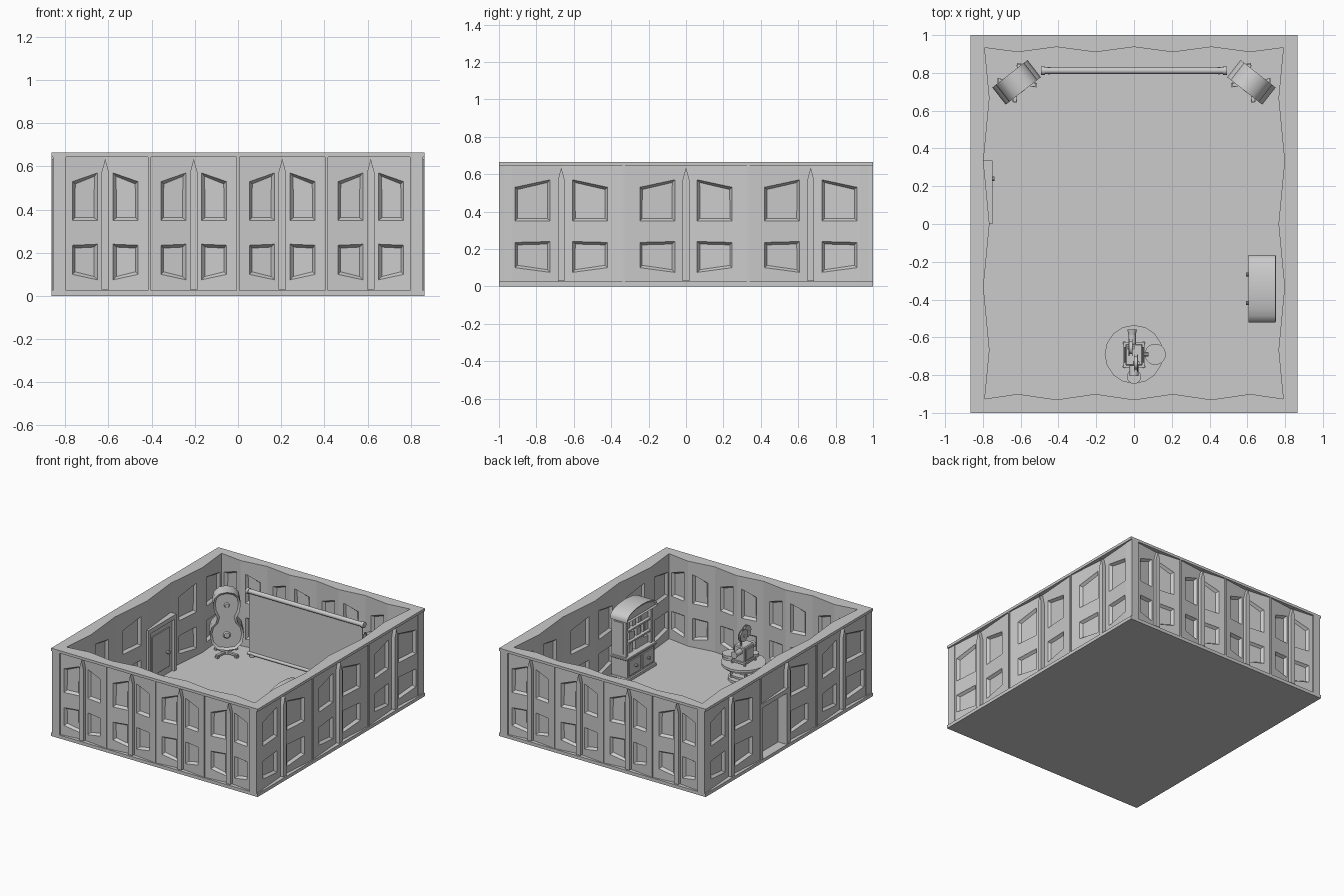
import bpy, bmesh, math, random
from mathutils import Matrix, Vector

if "Cube" in bpy.data.objects:
    bpy.data.objects.remove(bpy.data.objects["Cube"])

random.seed(4)
rad = math.radians
T, RZ = Matrix.Translation, lambda a: Matrix.Rotation(rad(a), 4, 'Z')


def finish(name, bm, mat=Matrix(), smooth=False):
    bmesh.ops.recalc_face_normals(bm, faces=bm.faces)
    bm.transform(mat)
    me = bpy.data.meshes.new(name)
    bm.to_mesh(me)
    bm.free()
    ob = bpy.data.objects.new(name, me)
    bpy.context.collection.objects.link(ob)
    if smooth:
        bpy.context.view_layer.objects.active = ob
        ob.select_set(True)
        bpy.ops.object.shade_smooth_by_angle(angle=rad(35))
        ob.select_set(False)
    return ob


def box(name, x, y, z, mat=Matrix(), bevel=0):
    """Box from (min, max) pairs."""
    bm = bmesh.new()
    bmesh.ops.create_cube(bm, size=1)
    for v in bm.verts:
        v.co = [(a[0] + a[1]) / 2 + c * (a[1] - a[0]) for a, c in zip((x, y, z), v.co)]
    if bevel:
        bmesh.ops.bevel(bm, geom=bm.edges[:], offset=bevel, segments=1, affect='EDGES')
    return finish(name, bm, mat)


def cyl(name, loc, r, h, axis='Z', n=16, r2=None, mat=Matrix()):
    bm = bmesh.new()
    bmesh.ops.create_cone(bm, cap_ends=True, segments=n, radius1=r, radius2=r if r2 is None else r2, depth=h)
    rot = {'Z': Matrix(), 'X': Matrix.Rotation(rad(90), 4, 'Y'), 'Y': Matrix.Rotation(rad(-90), 4, 'X')}[axis]
    return finish(name, bm, mat @ T(loc) @ rot, True)


def prism(name, pts, d0, d1, mat=Matrix(), inset=0, sink=0):
    """Outline in x-z extruded along y; the -y face can be inset and sunk."""
    bm = bmesh.new()
    front = bm.faces.new([bm.verts.new((p[0], d0, p[1])) for p in pts])
    back = bm.faces.new([bm.verts.new((p[0], d1, p[1])) for p in pts])
    bmesh.ops.bridge_loops(bm, edges=bm.edges[:])
    bmesh.ops.recalc_face_normals(bm, faces=bm.faces)
    if inset:
        bmesh.ops.inset_individual(bm, faces=[front], thickness=inset, depth=-sink)
    return finish(name, bm, mat, True)


# ---- folded wall panels with sunken windows on both sides
COLS = (0, .18, .74, 1)
Z_RIB = (.02, .075, .24, .35, .57, .65)
Z_SEAM = (.02, .10, .235, .35, .53, .65)


def panel(name, rib, seam, D, inner, mat, door=False):
    bm = bmesh.new()
    skins = []
    for d_rib, d_seam in ((D - .033, D - .008), inner):
        g = []
        for c in COLS:
            zs = Z_RIB if c < .5 else Z_SEAM
            g.append([bm.verts.new((rib + (seam - rib) * c, -(d_rib + (d_seam - d_rib) * c), z)) for z in zs])
        skins.append(g)
    windows = []
    for g in skins:
        if door:
            for col in g:
                for i, v in enumerate(col):
                    v.co.z = .44 + i * .042
        for i in range(3):
            for j in range(5):
                f = bm.faces.new((g[i][j], g[i + 1][j], g[i + 1][j + 1], g[i][j + 1]))
                if i == 1 and j in (1, 3) and not door:
                    windows.append(f)
    bmesh.ops.bridge_loops(bm, edges=[e for e in bm.edges if e.is_boundary])
    bmesh.ops.recalc_face_normals(bm, faces=bm.faces)
    if windows:
        bmesh.ops.inset_individual(bm, faces=windows, thickness=.007, depth=-.008)
        bmesh.ops.inset_individual(bm, faces=windows, thickness=.012, depth=-.012)
    finish(name, bm, mat)
    # matching piece of the top and bottom rims
    (ri, si), u0, u1 = inner, rib, seam
    for tag, z0, z1 in (("top_rim", .645, .665), ("bottom_rim", 0, .025)):
        bm = bmesh.new()
        f = bm.faces.new([bm.verts.new((u, -d, z0)) for u, d in ((u0, D), (u1, D), (u1, si), (u0, ri))])
        r = bmesh.ops.extrude_face_region(bm, geom=[f])
        for v in r['geom']:
            if isinstance(v, bmesh.types.BMVert):
                v.co.z = z1
        finish(tag, bm, mat)


WALLS = [("front", 0, 1, .41, 4, (.90, .93)), ("right", 90, .865, .6667, 3, (.765, .797)),
         ("back", 180, 1, .41, 4, (.91, .937)), ("left", 270, .865, .6667, 3, (.765, .797))]
for side, ang, D, w, n, inner in WALLS:
    m = RZ(ang)
    end = n * w / 2
    for k in range(n):
        r = -end + (k + .5) * w
        for s in (-1, 1):
            is_door = side == "left" and k == 1 and s == -1
            panel(side + "_wall_panel", r, r + s * w / 2, D, inner, m, is_door)
        # tapered fin in the fold
        prism(side + "_wall_rib", [(r - .018, .03), (r + .018, .03), (r + .018, .57), (r, .635), (r - .018, .57)],
              -D + .004, -D + .04, m)
    for k in range(1, n):
        u = -end + k * w
        box(side + "_wall_seam", (u - .006, u + .006), (-D + .002, -D + .02), (.025, .645), m)
for sx in (-1, 1):
    for sy in (-1, 1):
        box("corner_post", sorted((sx * .797, sx * .855)), sorted((sy * .93, sy * .99)), (.01, .655))
        for z in ((.645, .665), (0, .025)):
            box("corner_rim", sorted((sx * .797, sx * .865)), sorted((sy * .93, sy)), z)
box("floor", (-.86, .86), (-.995, .995), (0, .021))

# ---- door in the left wall
box("door_leaf", (-.79, -.768), (.02, .315), (.02, .415))
box("door_panel", (-.77, -.762), (.06, .275), (.07, .37), bevel=.003)
for y in ((0, .025), (.31, .335)):
    box("door_jamb", (-.862, -.75), y, (.02, .44))
box("door_lintel", (-.862, -.75), (0, .335), (.412, .445))
cyl("door_knob", (-.75, .24, .19), .012, .025, 'X', 10)

# ---- projection screen
box("screen_sheet", (-.475, .475), (.812, .818), (.04, .51))
cyl("screen_roller", (0, .812, .51), .017, .98, 'X')
cyl("screen_bottom_bar", (0, .812, .04), .012, .97, 'X')
for s in (-1, 1):
    cyl("roller_end", (s * .482, .812, .51), .022, .02, 'X')
    cyl("screen_foot", (s * .45, .812, .03), .02, .02)

# ---- figure-eight loudspeakers in the back corners
half = [(0, .51), (.05, .50), (.085, .465), (.095, .42), (.088, .365), (.066, .315), (.075, .28),
        (.105, .245), (.118, .19), (.105, .125), (.065, .08), (0, .07)]
outline = half + [(-x, z) for x, z in half[-2:0:-1]]
for s in (-1, 1):
    m = T((s * .62, .748, 0)) @ RZ(-s * 38)
    prism("speaker_body", outline, -.055, .06, m, .016, .014)
    for z, r in ((.185, .075), (.41, .055)):
        cyl("speaker_cone", (0, -.042, z), r, .012, 'Y', 20, r * .8, m)
        cyl("speaker_cap", (0, -.05, z), r * .25, .012, 'Y', 12, r * .4, m)
    cyl("speaker_post", (0, 0, .055), .025, .06, 'Z', 12, mat=m)
    for k in range(4):
        box("speaker_leg", (0, .10), (-.01, .01), (.03, .045), m @ RZ(45 + 90 * k))
        box("speaker_foot", (.085, .105), (-.012, .012), (.02, .035), m @ RZ(45 + 90 * k))

# ---- cabinet against the right wall
cy = -.343
Y = lambda a, b: (cy + a, cy + b)
box("cabinet_plinth", (.607, .752), Y(-.176, .176), (.02, .05), bevel=.006)
box("cabinet_base", (.618, .75), Y(-.162, .162), (.05, .185))
box("cabinet_counter", (.607, .752), Y(-.176, .176), (.185, .203), bevel=.004)
for s in (-1, 1):
    box("cabinet_drawer", (.611, .62), Y(*sorted((s * .012, s * .15))), (.062, .175), bevel=.003)
    cyl("drawer_knob", (.602, cy + s * .075, .12), .01, .02, 'X', 10)
    box("cabinet_side", (.63, .75), Y(*sorted((s * .14, s * .162))), (.2, .48))
    box("cabinet_side_panel", (.65, .735), Y(*sorted((s * .16, s * .167))), (.225, .46))
box("cabinet_back", (.735, .75), Y(-.15, .15), (.2, .5))
for z in (.29, .38):
    box("cabinet_shelf", (.632, .74), Y(-.15, .15), (z, z + .012))
for z in (.203, .302, .392):
    y = -.135
    while y < .1:
        t = random.uniform(.015, .035)
        box("shelf_book", (.655, .735), Y(y, y + t), (z, z + random.uniform(.05, .075)))
        y += t + random.choice((.001, .002, .03))
arch = [(-.178, .475), (.178, .475)] + [(.178 * math.cos(rad(a)), .495 + .06 * math.sin(rad(a))) for a in range(0, 181, 18)]
prism("cabinet_crown", arch, -.075, .07, T((.68, cy, 0)) @ RZ(-90), .014, .01)

# ---- round table
ty = -.69
for name, z, r, h in (("table_top", .142, .155, .018), ("table_apron", .125, .135, .018), ("table_column", .08, .04, .09),
                      ("table_lower_tier", .06, .09, .014), ("table_base", .03, .11, .02)):
    cyl(name, (0, ty, z), r, h)
for k in range(4):
    a = rad(45 + 90 * k)
    cyl("table_leg", (.085 * math.cos(a), ty + .085 * math.sin(a), .08), .011, .1, 'Z', 8)
for z in (.159, .177):
    cyl("film_can", (.112, ty, z), .056, .016, 'Z', 20)
cyl("small_can", (0, -.808, .162), .038, .022, 'Z', 16)

# ---- film projector
box("projector_body", (-.046, .046), (-.75, -.635), (.168, .285), bevel=.006)
box("projector_base", (-.055, .055), (-.76, -.625), (.16, .175))
for sx in (-1, 1):
    for yy in (-.755, -.63):
        cyl("projector_foot", (sx * .052, yy, .157), .009, .016, 'Z', 8)
    box("projector_side_cover", sorted((sx * .045, sx * .052)), (-.735, -.65), (.185, .265), bevel=.002)
cyl("lens_barrel", (-.01, -.61, .25), .02, .06, 'Y', 14)
cyl("lens_hood", (-.01, -.573, .25), .02, .03, 'Y', 14, .026)
cyl("lamp_house", (0, -.775, .24), .024, .06, 'Y', 14)
for x, y, z in ((-.018, -.655, .365), (.01, -.735, .36)):
    for dx in (-.009, .009):
        cyl("reel_flange", (x + dx, y, z), .045, .004, 'X', 20)
    cyl("reel_film", (x, y, z), .034, .016, 'X', 20)
    cyl("reel_hub", (x, y, z), .01, .032, 'X', 10)
    box("reel_arm", (x + .012, x + .02), (y - .008, y + .008), (.27, z + .01))
cyl("crank", (.062, -.69, .23), .012, .03, 'X', 10)
